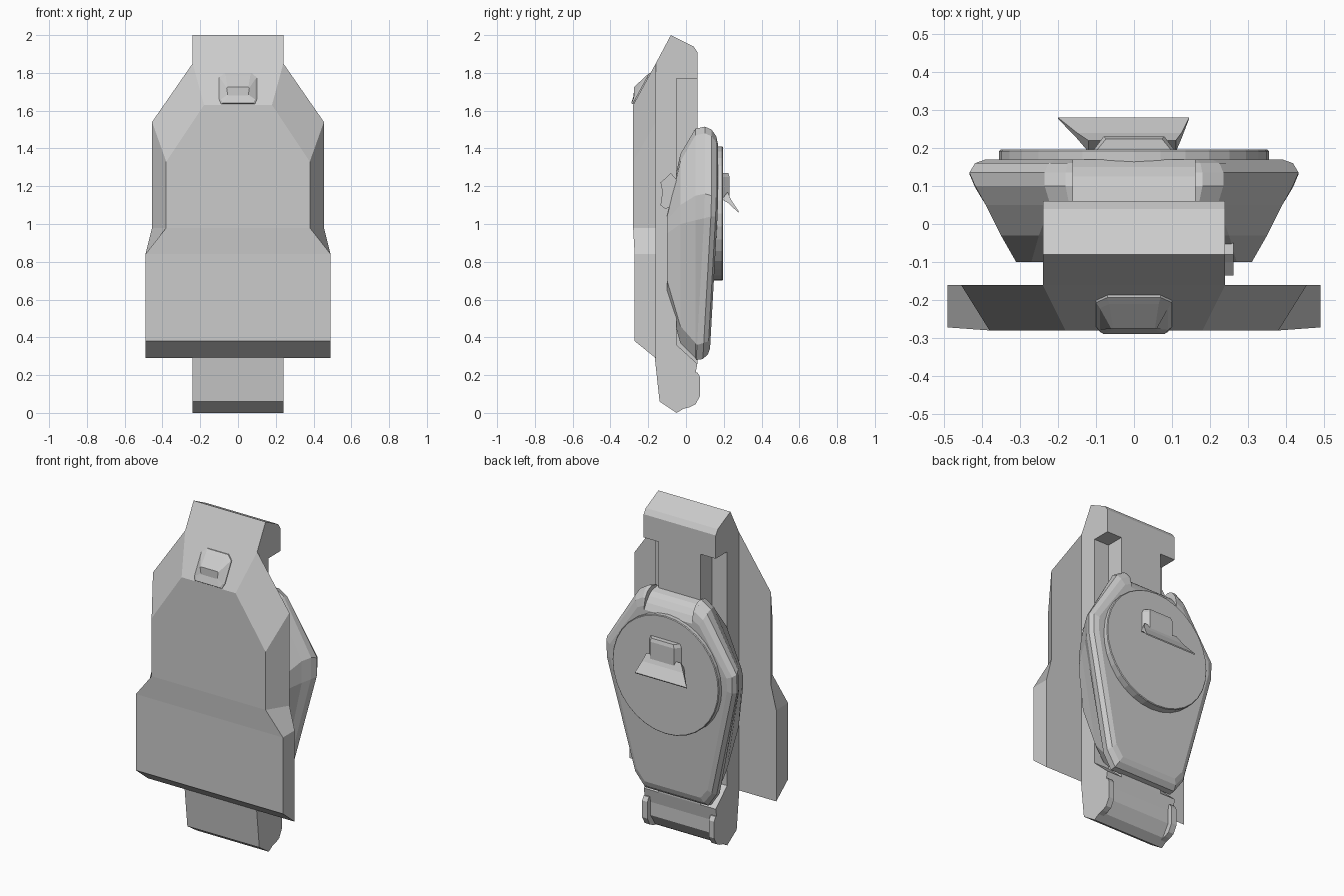
import bpy, bmesh, math
from mathutils import Vector

if "Cube" in bpy.data.objects:
    bpy.data.objects.remove(bpy.data.objects["Cube"])


def make(name, verts, faces):
    me = bpy.data.meshes.new(name)
    me.from_pydata(verts, [], faces)
    bm = bmesh.new()
    bm.from_mesh(me)
    bmesh.ops.recalc_face_normals(bm, faces=bm.faces)
    bm.to_mesh(me)
    bm.free()
    ob = bpy.data.objects.new(name, me)
    bpy.context.collection.objects.link(ob)
    return ob


def loft(name, rings):
    """Skin equal-length rings; caps are ladders of quads across each ring."""
    n = len(rings[0])
    verts = [p for r in rings for p in r]
    faces = []
    for k in range(len(rings) - 1):
        a, b = k * n, k * n + n
        faces += [(a + i, a + (i + 1) % n, b + (i + 1) % n, b + i) for i in range(n)]
    for o in (0, (len(rings) - 1) * n):
        faces += [(o + i, o + i + 1, o + n - 2 - i, o + n - 1 - i) for i in range(n // 2 - 1)]
    return make(name, verts, faces)


def mirrored(half, y):
    """Close a right-hand half outline (x, z) into a ring; y is a function of z."""
    right = [(x, y(z), z) for x, z in half]
    return right + [(-x, b, c) for x, b, c in reversed(right)]


def extrude(name, profile, x0, x1):
    """Extrude a (y, z) side profile along x."""
    n = len(profile)
    verts = [(x, y, z) for x in (x0, x1) for y, z in profile]
    faces = [tuple(range(n)), tuple(range(n, 2 * n))]
    faces += [(i, (i + 1) % n, n + (i + 1) % n, n + i) for i in range(n)]
    return make(name, verts, faces)


def bevel(ob, width, segments=2):
    m = ob.modifiers.new("bevel", 'BEVEL')
    m.width, m.segments, m.limit_method = width, segments, 'ANGLE'


# front plate with chamfered sides and sloped top
rear = [(.24, 1.85), (.455, 1.54), (.455, .98), (.49, .84), (.49, .29)]
face = [(.18, 1.63), (.38, 1.33), (.38, .98), (.49, .84), (.49, .38)]
loft("front_plate", [mirrored(rear, lambda z: -.16),
                     mirrored(face, lambda z: -.28 if z > .9 else -.272)])

# buckle on the sloped top of the plate
base = [(.07, 1.80), (.1, 1.775), (.1, 1.66), (.09, 1.635)]
mid = [(.065, 1.785), (.09, 1.765), (.09, 1.66), (.08, 1.64)]
tip = [(.055, 1.725), (.06, 1.72), (.055, 1.685), (.05, 1.68)]
slope = lambda z: -.28 + (z - 1.63) * .545
loft("buckle", [mirrored(base, lambda z: slope(z) + .02),
                mirrored(base, lambda z: slope(z) - .006),
                mirrored(mid, lambda z: slope(z) - .015),
                mirrored(tip, lambda z: -.275)])

# spine, C-shaped in side view, with a narrower neck in the gap
extrude("spine", [(-.165, .29), (-.16, 1.85), (-.08, 2), (.04, 1.94), (.06, 1.91),
                  (.06, 1.77), (-.05, 1.77), (-.05, .36), (.06, .26), (.045, .18),
                  (.045, .1), (0, .03), (-.05, 0), (-.14, .06)], -.24, .24)
extrude("spine_neck", [(-.06, .3), (-.06, 1.8), (.06, 1.8), (.06, .26)], -.14, .14)

# rounded flanges at the foot of the spine
for side in (-1, 1):
    extrude("foot_flange", [(0, .21), (.06, .215), (.075, .19), (.075, .09),
                            (.05, .045), (.02, .03), (-.02, .02)], side * .205, side * .24)

# back pack: lofted rounded pods, back face tilting in towards the bottom
def pack_y(y):
    t = .045 if y > .09 else 0
    return lambda z: y - t * max(0, 1.1 - z) / .8

halves = [
    (-.10, [(.20, 1.05), (.27, 1.04), (.31, 1.02), (.31, .95), (.28, .70), (.22, .62)]),
    (-.03, [(.18, 1.37), (.25, 1.33), (.35, 1.10), (.35, 1.00), (.25, .46), (.19, .37)]),
    (.05, [(.17, 1.505), (.22, 1.47), (.39, 1.15), (.39, 1.02), (.25, .37), (.20, .29)]),
    (.10, [(.18, 1.515), (.235, 1.48), (.418, 1.16), (.418, 1.03), (.265, .36), (.21, .28)]),
    (.135, [(.18, 1.50), (.235, 1.465), (.433, 1.15), (.433, 1.04), (.27, .37), (.21, .285)]),
    (.16, [(.175, 1.465), (.225, 1.435), (.418, 1.14), (.418, 1.04), (.255, .38), (.2, .31)]),
    (.17, [(.165, 1.42), (.205, 1.40), (.39, 1.13), (.39, 1.05), (.235, .40), (.185, .34)]),
]
pack = loft("back_pack", [mirrored(h, pack_y(y)) for y, h in halves])

# stepped slope between the two top horns
cutter = extrude("horn_gap_cutter", [(.03, 1.5), (.10, 1.485), (.125, 1.465), (.15, 1.435),
                                     (.18, 1.38), (.3, 1.38), (.3, 1.7), (.03, 1.7)], -.16, .16)
cutter.hide_render = True
cutter.hide_set(True)
m = pack.modifiers.new("gap", 'BOOLEAN')
m.object, m.operation, m.solver = cutter, 'DIFFERENCE', 'EXACT'

# round cover on the back
bpy.ops.mesh.primitive_cylinder_add(vertices=32, radius=.355, depth=.065,
                                    location=(0, .163, 1.055), rotation=(math.pi / 2, 0, 0))
cover = bpy.context.object
cover.name = "round_cover"
bevel(cover, .004, 1)

# latch block with a flared thin lip beneath it
latch = [(-.11, .19), (-.08, .23), (.08, .23), (.11, .19)]
loft("latch_block", [[(x, y, z) for x, y in latch] for z in (1.13, 1.25)] +
     [[(x * .92, y - .006 if y > .2 else y, 1.27) for x, y in latch]])
loft("latch_lip", [[(a, y0, z), (b, y0, z), (b, y1, z + dz), (a, y1, z + dz)]
                   for a, b, y0, y1, z, dz in ((-.12, .11, .19, .22, 1.13, .04),
                                               (-.15, .125, .225, .24, 1.11, .015),
                                               (-.20, .145, .277, .28, 1.06, .006))])

# small side catch on the right pod
extrude("side_catch", [(-.08, 1.27), (-.1, 1.25), (-.135, 1.22), (-.125, 1.17), (-.135, 1.1),
                       (-.11, 1.08), (-.06, 1.1), (-.02, 1.2)], .2, .262)
